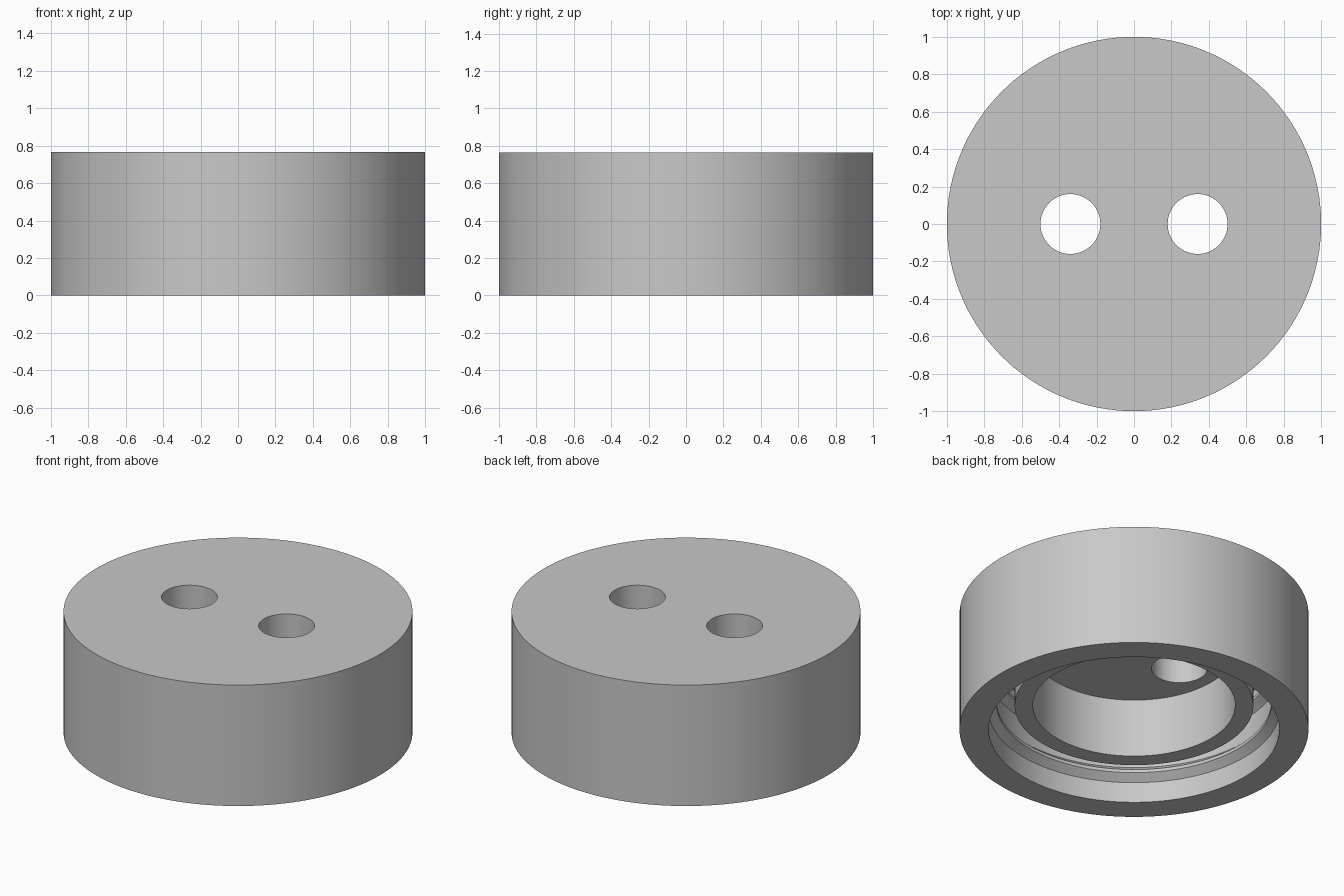
import bpy, bmesh, math
from mathutils import Vector

cube = bpy.data.objects.get("Cube")
if cube:
    bpy.data.objects.remove(cube, do_unlink=True)

HEIGHT, FLOOR = 0.765, 0.53
SEGMENTS = 128

grey = bpy.data.materials.new("plain grey")
grey.use_nodes = True
grey.diffuse_color = (0.58, 0.58, 0.58, 1)
grey.node_tree.nodes["Principled BSDF"].inputs["Base Color"].default_value = grey.diffuse_color


def ridge(z):
    """Bevelled bead on the inside of the skirt, starting at height z."""
    return [(0.833, z), (0.787, z + 0.04), (0.787, z + 0.06), (0.833, z + 0.10)]


def lathe(name, profile):
    """Revolve a (radius, z) profile around the z axis."""
    bm = bmesh.new()
    verts = [bm.verts.new((r, 0, z)) for r, z in profile]
    edges = [bm.edges.new(pair) for pair in zip(verts, verts[1:])]
    bmesh.ops.spin(bm, geom=verts + edges, cent=(0, 0, 0), axis=(0, 0, 1),
                   angle=math.tau, steps=SEGMENTS, use_duplicate=False)
    bmesh.ops.remove_doubles(bm, verts=bm.verts, dist=0.0001)
    # Merge the triangle fans on the axis into flat discs
    hubs = [v for v in bm.verts if Vector(v.co.xy).length < 0.001]
    bmesh.ops.dissolve_verts(bm, verts=hubs)
    bmesh.ops.recalc_face_normals(bm, faces=bm.faces)
    mesh = bpy.data.meshes.new(name)
    bm.to_mesh(mesh)
    bm.free()
    obj = bpy.data.objects.new(name, mesh)
    bpy.context.collection.objects.link(obj)
    mesh.materials.append(grey)
    return obj


# Cap: top plate, beaded outer skirt and shorter inner collar
cap = lathe("cap", [
    (0, HEIGHT), (1, HEIGHT), (1, 0), (0.833, 0),
    *ridge(0.13), *ridge(0.38), (0.833, FLOOR),
    (0.684, FLOOR), (0.684, 0.16), (0.58, 0.16), (0.58, FLOOR), (0, FLOOR)])

# Two round holes through the top plate
for side, x in (("right", -0.34), ("left", 0.34)):
    bpy.ops.mesh.primitive_cylinder_add(vertices=64, radius=0.16, depth=0.5,
                                        location=(x, 0, 0.65))
    cutter = bpy.context.object
    cutter.name = side + "_hole_cutter"
    cutter.data.materials.append(grey)
    cut = cap.modifiers.new(side + " hole", 'BOOLEAN')
    cut.operation, cut.solver, cut.object = 'DIFFERENCE', 'EXACT', cutter
    bpy.ops.object.select_all(action='DESELECT')
    cap.select_set(True)
    bpy.context.view_layer.objects.active = cap
    bpy.ops.object.modifier_apply(modifier=cut.name)
    bpy.data.objects.remove(cutter, do_unlink=True)

bpy.ops.object.shade_smooth_by_angle(angle=math.radians(30))
